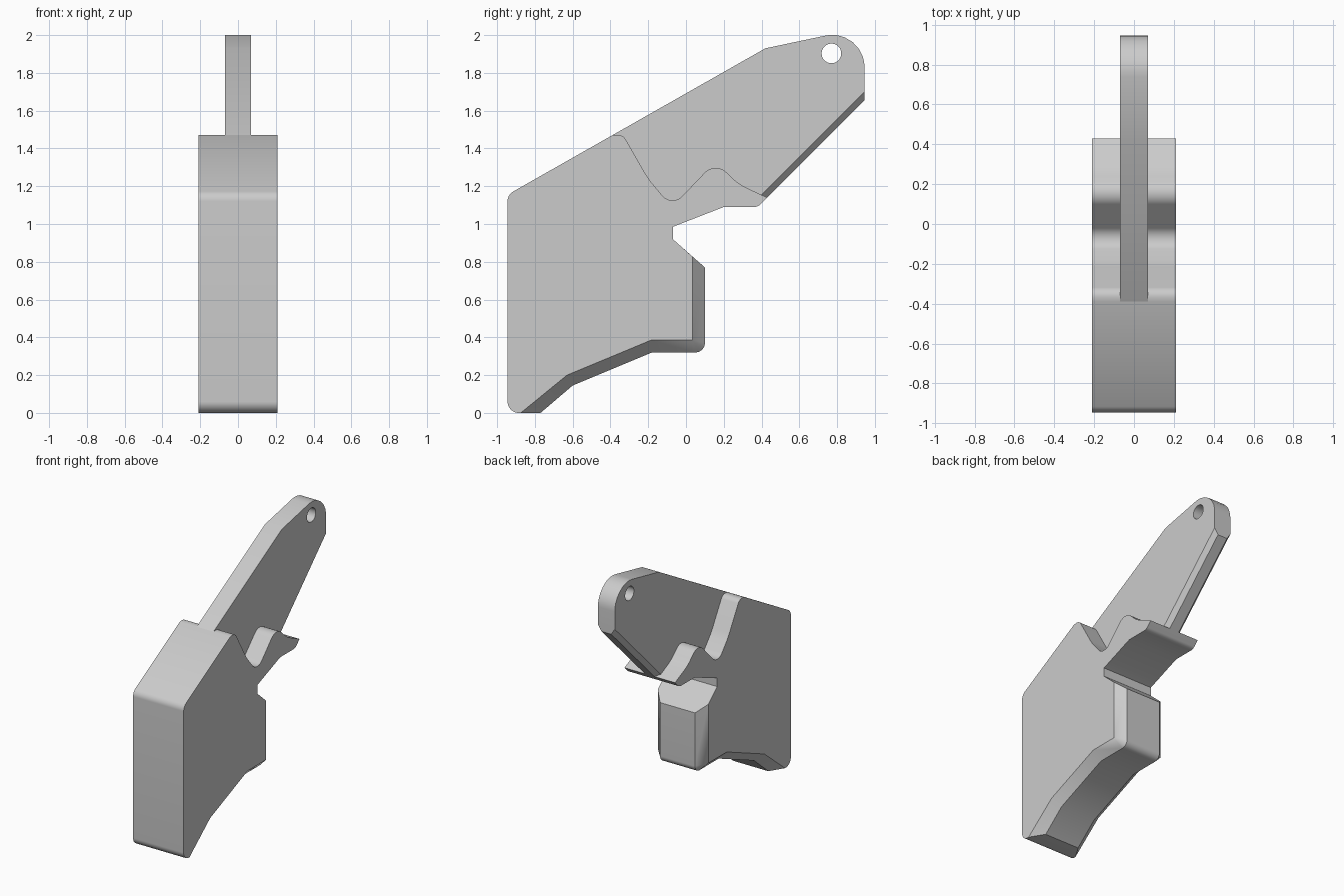
import bpy, bmesh, math
from mathutils import Vector

cube = bpy.data.objects.get("Cube")
if cube:
    bpy.data.objects.remove(cube, do_unlink=True)

# Single plain grey
grey = bpy.data.materials.new("plain_grey")
grey.use_nodes = True
grey.diffuse_color = (0.6, 0.6, 0.6, 1)
grey.node_tree.nodes["Principled BSDF"].inputs["Base Color"].default_value = grey.diffuse_color


def rounded(corners, steps=8):
    """Corners are (y, z, radius, inset point); returns outer and inset outlines."""
    outer, inner = [], []
    count = len(corners)
    for i, (y, z, radius, inset) in enumerate(corners):
        p = Vector((y, z))
        if radius:
            a = (Vector(corners[i - 1][:2]) - p).normalized()
            b = (Vector(corners[(i + 1) % count][:2]) - p).normalized()
            half = a.angle(b) / 2
            centre = p + (a + b).normalized() * radius / math.sin(half)
            start = (p + a * radius / math.tan(half) - centre).normalized()
            end = (p + b * radius / math.tan(half) - centre).normalized()
            arc = [centre + start.lerp(end, k / steps).normalized() * radius
                   for k in range(steps + 1)]
        else:
            arc = [p]
        outer += arc
        inner += [Vector(inset) if inset else q for q in arc]
    return outer, inner


def plate(name, corners, half_width, chamfer):
    """Loft a side profile across x, narrowing to the inset outline at both faces."""
    outer, inner = rounded(corners)
    bm = bmesh.new()
    sections = ((-half_width, inner), (chamfer - half_width, outer),
                (half_width - chamfer, outer), (half_width, inner))
    rings = [[bm.verts.new((x, *q)) for q in line] for x, line in sections]
    for r, s in zip(rings, rings[1:]):
        for i in range(len(r)):
            bm.faces.new((r[i - 1], r[i], s[i], s[i - 1]))
    bm.faces.new(rings[0])
    bm.faces.new(rings[-1])
    bmesh.ops.remove_doubles(bm, verts=bm.verts, dist=0.0001)
    bmesh.ops.recalc_face_normals(bm, faces=bm.faces)
    mesh = bpy.data.meshes.new(name)
    bm.to_mesh(mesh)
    bm.free()
    mesh.materials.append(grey)
    obj = bpy.data.objects.new(name, mesh)
    bpy.context.collection.objects.link(obj)
    return obj


def activate(obj):
    bpy.ops.object.select_all(action="DESELECT")
    obj.select_set(True)
    bpy.context.view_layer.objects.active = obj


# Thick body with wavy shoulder, jaw, notch and chamfered underside
body = plate("body", [
    (-0.945, 0, 0.06, None),
    (-0.945, 1.155, 0.06, None),
    (-0.39, 1.47, 0, None),
    (-0.335, 1.475, 0.05, None),
    (-0.2, 1.24, 0.4, None),
    (-0.075, 1.09, 0.07, None),
    (0.155, 1.33, 0.08, None),
    (0.28, 1.21, 0.3, None),
    (0.43, 1.14, 0, None),
    (0.38, 1.09, 0.05, None),
    (0.2, 1.09, 0, None),
    (-0.07, 0.985, 0, None),
    (-0.07, 0.92, 0, None),
    (0.1, 0.77, 0, (0.035, 0.827)),
    (0.1, 0.32, 0.05, (0.035, 0.385)),
    (-0.18, 0.32, 0, (-0.185, 0.385)),
    (-0.6, 0.145, 0, (-0.63, 0.2)),
    (-0.77, 0, 0, (-0.875, 0)),
], 0.21, 0.065)

# Thin arm rising from the middle of the body
arm = plate("arm", [
    (-0.39, 1.47, 0, None),
    (0.42, 1.93, 0, None),
    (0.945, 2.041, 0.17, None),
    (0.945, 1.655, 0, (0.945, 1.7)),
    (0.405, 1.115, 0, (0.385, 1.14)),
    (0.3, 1.12, 0, None),
    (0.1, 1.1, 0, None),
    (-0.07, 1.05, 0, None),
    (-0.3, 1.2, 0, None),
], 0.07, 0.03)

# Round hole through the arm tip
bpy.ops.mesh.primitive_cylinder_add(vertices=32, radius=0.052, depth=1,
                                    location=(0, 0.77, 1.903),
                                    rotation=(0, math.pi / 2, 0))
cutter = bpy.context.object
cutter.name = "hole_cutter"
cutter.hide_render = True
cutter.data.materials.append(grey)
cut = arm.modifiers.new("hole", "BOOLEAN")
cut.operation = "DIFFERENCE"
cut.solver = "EXACT"
cut.object = cutter
activate(arm)
bpy.ops.object.modifier_apply(modifier=cut.name)
bpy.data.objects.remove(cutter, do_unlink=True)

for part in (body, arm):
    activate(part)
    bpy.ops.object.shade_smooth_by_angle(angle=math.radians(25))
